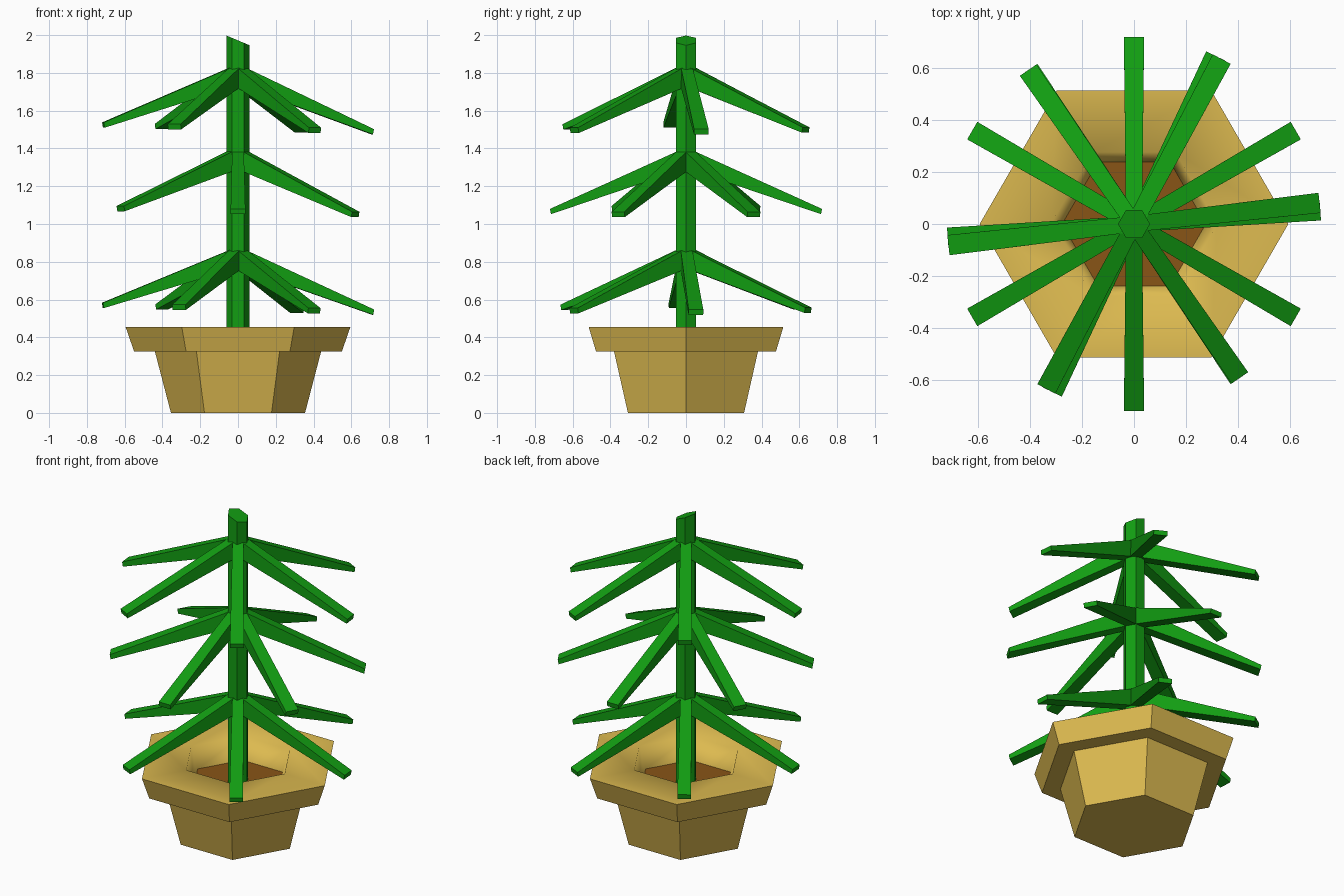
import bpy, bmesh
from math import sin, cos, pi, radians
from mathutils import Vector

if "Cube" in bpy.data.objects:
    bpy.data.objects.remove(bpy.data.objects["Cube"])


def material(name, rgb):
    m = bpy.data.materials.new(name)
    m.diffuse_color = (*rgb, 1)
    m.use_nodes = True
    m.node_tree.nodes["Principled BSDF"].inputs["Base Color"].default_value = m.diffuse_color
    return m


GREEN = material("leaf_green", (0.006, 0.34, 0.006))
CLAY = material("clay", (0.72, 0.49, 0.08))
EARTH = material("earth", (0.25, 0.09, 0.008))


def finish(bm, name, mats):
    bmesh.ops.recalc_face_normals(bm, faces=bm.faces)
    me = bpy.data.meshes.new(name)
    bm.to_mesh(me)
    bm.free()
    for m in mats:
        me.materials.append(m)
    ob = bpy.data.objects.new(name, me)
    bpy.context.collection.objects.link(ob)
    return ob


def hex_lathe(name, profile, mats, tilt=0.0, smooth_from=None):
    """Stack hexagonal rings (radius, z); tilt slants the last ring along x."""
    bm = bmesh.new()
    rings = []
    for i, (r, z) in enumerate(profile):
        slope = tilt if i == len(profile) - 1 else 0
        rings.append([bm.verts.new((r * cos(k * pi / 3), r * sin(k * pi / 3),
                                    z + slope * r * cos(k * pi / 3)))
                      for k in range(6)])
    for i, (a, b) in enumerate(zip(rings, rings[1:])):
        for k in range(6):
            f = bm.faces.new((a[k], a[(k + 1) % 6], b[(k + 1) % 6], b[k]))
            f.smooth = smooth_from is not None and i >= smooth_from
    bm.faces.new(rings[0][::-1])
    top = bm.faces.new(rings[-1])
    top.material_index = len(mats) - 1
    return finish(bm, name, mats)


# Pot with overhanging rim and recessed soil
hex_lathe("pot", [(0.355, 0), (0.44, 0.325), (0.55, 0.325), (0.595, 0.455),
                  (0.32, 0.455), (0.277, 0.325)], [CLAY, EARTH], smooth_from=3)

# Trunk with slanted top
hex_lathe("trunk", [(0.062, 0.3), (0.062, 1.972)], [GREEN], tilt=-0.42)


# Drooping branch: even width, thickness tapering to the tip
def branch(name, angle, z_root, z_tip):
    a = radians(angle)
    out, side = Vector((cos(a), sin(a), 0)), Vector((-sin(a), cos(a), 0))
    bm = bmesh.new()
    ends = []
    for r, z, w, t in ((0.03, z_root, 0.062, 0.105), (0.715, z_tip, 0.078, 0.028)):
        z -= 0.025 * r * cos(a)
        ends.append([bm.verts.new(out * (r + dr) + side * (s * w / 2) + Vector((0, 0, zz)))
                     for s, zz, dr in ((-1, z, 0.005), (1, z, 0.005),
                                       (1, z - t, 0), (-1, z - t, 0))])
    p, q = ends
    for k in range(4):
        n = (k + 1) % 4
        bm.faces.new((p[k], p[n], q[n], q[k]))
    bm.faces.new(p)
    bm.faces.new(q[::-1])
    finish(bm, name, [GREEN])


# Three whorls of six branches
tiers = {
    "upper": ((6.5, 62, 124.5), 1.83, 1.52),
    "middle": ((30, 90, 150), 1.39, 1.08),
    "lower": ((4.2, 64.2, 124.2), 0.865, 0.565),
}
for tier, (angles, z_root, z_tip) in tiers.items():
    for i, ang in enumerate(angles):
        for j in (0, 1):
            branch(f"{tier}_branch_{i + 3 * j + 1}", ang + 180 * j, z_root, z_tip)
